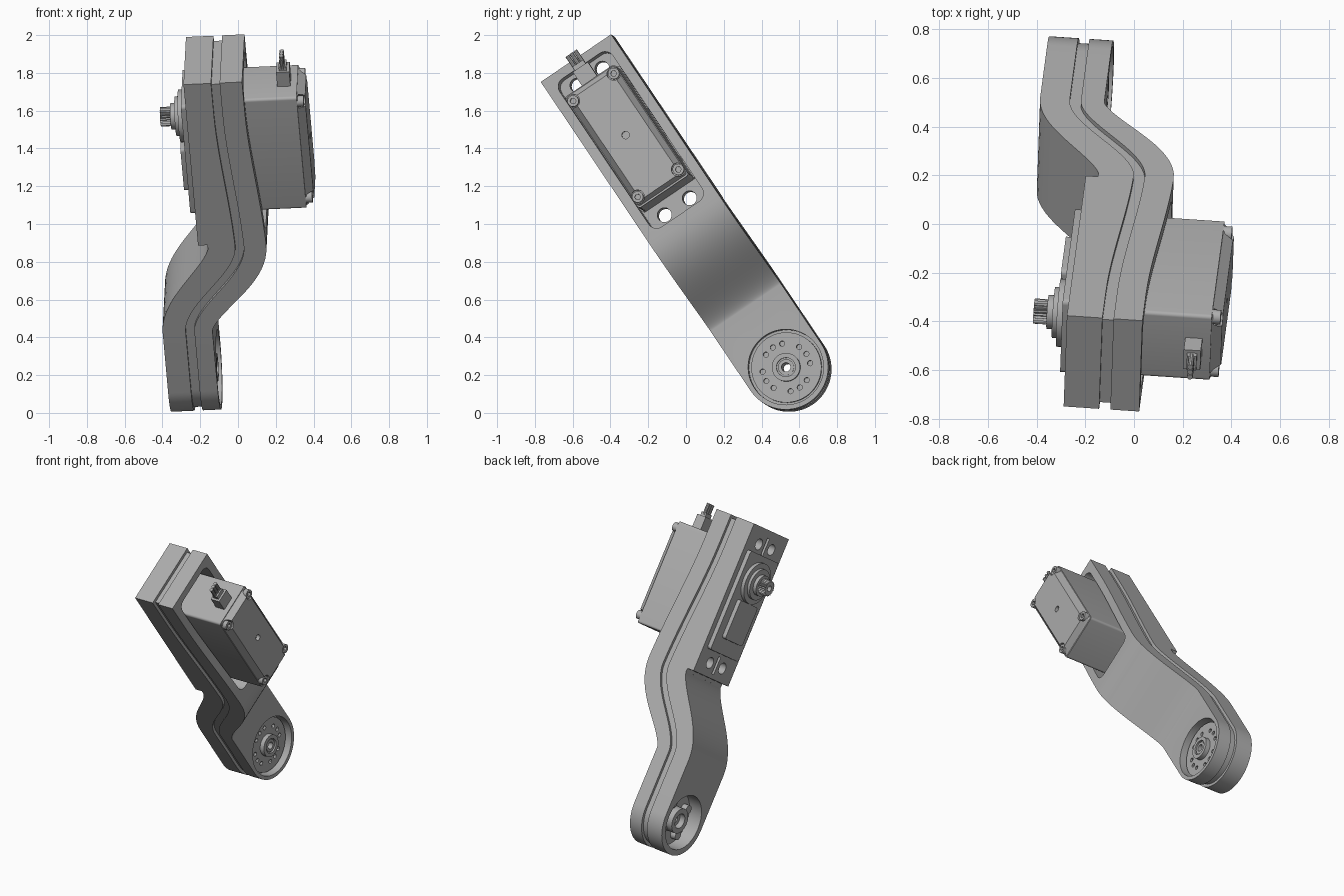
import bpy, bmesh, math
from mathutils import Vector, Matrix

if "Cube" in bpy.data.objects:
    bpy.data.objects.remove(bpy.data.objects["Cube"], do_unlink=True)

# One plain grey for everything
grey = bpy.data.materials.new("plain grey")
grey.use_nodes = True
GREY = (0.42, 0.42, 0.42, 1)
grey.diffuse_color = GREY
grey.node_tree.nodes["Principled BSDF"].inputs["Base Color"].default_value = GREY

# Leaning frame: u runs down the arm, v across it, n out of its servo face
U = Vector((0.075, 0.557, -0.827)).normalized()
V = Vector((0.03, 0.83, 0.558))
V = (V - U * V.dot(U)).normalized()
N = U.cross(V)
FRAME = Matrix.Translation((0.028, -0.583, 1.878)) @ Matrix((U, V, N)).transposed().to_4x4()

HALF_W, END_U = 0.225, 1.962
TOP_N, BEND_N, LOW_N = -0.155, -0.105, -0.408
parts = []


def solid(name, pts, lo, hi, across=False, end=None):
    """Extrude a (u, v) outline along n, or a (u, n) profile along v."""
    bm = bmesh.new()
    rings = []
    for d, outline in ((lo, pts), (hi, end or pts)):
        rings.append([bm.verts.new((a, d, b) if across else (a, b, d)) for a, b in outline])
    bm.faces.new(rings[0])
    bm.faces.new(rings[1])
    for i in range(len(pts)):
        j = (i + 1) % len(pts)
        bm.faces.new((rings[0][i], rings[0][j], rings[1][j], rings[1][i]))
    bmesh.ops.recalc_face_normals(bm, faces=bm.faces)
    me = bpy.data.meshes.new(name)
    bm.to_mesh(me)
    bm.free()
    me.materials.append(grey)
    ob = bpy.data.objects.new(name, me)
    bpy.context.collection.objects.link(ob)
    ob.matrix_world = FRAME
    parts.append(ob)
    return ob


def circle(u, v, r, count=40, tooth=0):
    return [(u + (r - tooth * (i % 2)) * math.cos(i * math.tau / count),
             v + (r - tooth * (i % 2)) * math.sin(i * math.tau / count)) for i in range(count)]


def rect(u0, u1, v0, v1, r=0.0):
    if r == 0:
        return [(u0, v0), (u1, v0), (u1, v1), (u0, v1)]
    pts = []
    corners = [(u1 - r, v1 - r), (u0 + r, v1 - r), (u0 + r, v0 + r), (u1 - r, v0 + r)]
    for k, (cu, cv) in enumerate(corners):
        for i in range(7):
            a = (k + i / 6) * math.pi / 2
            pts.append((cu + r * math.cos(a), cv + r * math.sin(a)))
    return pts


def boolean(ob, cutter, op='DIFFERENCE'):
    """Bake one boolean into ob and discard the cutter."""
    mod = ob.modifiers.new("cut", 'BOOLEAN')
    mod.operation, mod.object, mod.solver = op, cutter, 'EXACT'
    bpy.context.view_layer.update()
    dg = bpy.context.evaluated_depsgraph_get()
    baked = bpy.data.meshes.new_from_object(ob.evaluated_get(dg))
    ob.modifiers.clear()
    ob.data = baked
    parts.remove(cutter)
    bpy.data.objects.remove(cutter, do_unlink=True)


def cut(ob, pts, lo, hi):
    boolean(ob, solid("cutter", pts, lo, hi))


def ease(u, start, stop):
    t = min(max((u - start) / (stop - start), 0), 1)
    return t * t * (3 - 2 * t)


def bend(u):
    return ease(u, 1.05, 1.58)


def centre(u):
    """Middle of the arm: a gentle rise, then the S-bend to the foot."""
    rise = TOP_N + (BEND_N - TOP_N) * ease(u, 0.2, 1.1)
    return rise + (LOW_N - BEND_N) * bend(u)


def offset_line(side):
    """Centre line moved sideways by side(bend)."""
    us = [-0.1] + [0.2 + 0.85 * i / 12 for i in range(12)] + [1.05 + 0.53 * i / 24 for i in range(25)] + [2.3]
    pts = []
    for u in us:
        slope = (centre(u + 0.001) - centre(u - 0.001)) / 0.002
        p = Vector((u, centre(u))) + Vector((-slope, 1)).normalized() * side(bend(u))
        pts.append((p.x, p.y))
    return pts


def arm_layer(name, low, high, inset):
    """Curved slab trimmed to a straight top and a rounded foot."""
    ob = solid(name, offset_line(low) + offset_line(high)[::-1], -0.3, 0.3, across=True)
    r = HALF_W - inset
    outline = [(inset, r), (inset, -r)]
    for i in range(41):
        a = -math.pi / 2 + math.pi * i / 40
        outline.append((END_U + r * math.cos(a), r * math.sin(a)))
    boolean(ob, solid("trim", outline, -0.8, 0.3), 'INTERSECT')
    return ob


# Arm: two shells with a recessed core between them
skin = lambda k: 0.155 - 0.023 * k
outer = arm_layer("servo_side_shell", lambda k: 0.036, skin, 0)
inner = arm_layer("output_side_shell", lambda k: -skin(k), lambda k: -0.01, 0)
core = arm_layer("arm_core", lambda k: -0.012, lambda k: 0.038, 0.02)
# Flat mounting block that ends in a small step above the bend
block = solid("mounting_block", rect(0, 1.03, -HALF_W, HALF_W), -0.311, -0.25)

# Servo pocket, ear holes and foot recesses
pocket = rect(0.05, 1.0, -0.17, 0.17, 0.05)
for ob in (outer, inner, core):
    cut(ob, pocket, -0.175, 0.15)
for ob in (inner, block):
    for u in (0.11, 0.94):
        for v in (-0.08, 0.08):
            cut(ob, circle(u, v, 0.038, 28), -0.5, 0.1)
        cut(ob, rect(u - 0.06, u + 0.06, -0.012, 0.012), -0.5, -0.26)
foot_top, foot_low = LOW_N + 0.132, LOW_N - 0.132
cut(outer, circle(END_U, 0, 0.2, 56), foot_top - 0.075, 0.15)
cut(inner, circle(END_U, 0, 0.185, 56), -0.9, foot_low + 0.1)

# Horn disc in the foot with a ring of holes and a raised hub
horn = solid("horn_disc", circle(END_U, 0, 0.186, 56), foot_top - 0.09, foot_top - 0.04)
for k in range(4):
    for off in (-24, 0, 24):
        a = math.radians(90 * k + off)
        spot = circle(END_U + 0.128 * math.cos(a), 0.128 * math.sin(a), 0.014, 12)
        cut(horn, spot, foot_top - 0.07, 0)
hub = solid("horn_hub", circle(END_U, 0, 0.075), foot_top - 0.08, foot_top - 0.008)
cut(hub, circle(END_U, 0, 0.05), foot_top - 0.022, 0)
collar = solid("horn_collar", circle(END_U, 0, 0.042), foot_top - 0.06, foot_top - 0.014)

# Bearing hub and screw posts on the other side of the foot
back_hub = solid("bearing_hub", circle(END_U, 0, 0.085), foot_low + 0.03, foot_low + 0.11)
cut(back_hub, circle(END_U, 0, 0.05), foot_low - 0.1, foot_low + 0.07)
for k in range(4):
    a = math.radians(45 + 90 * k)
    solid("bearing_post", circle(END_U + 0.128 * math.cos(a), 0.128 * math.sin(a), 0.03, 20),
          foot_low + 0.06, foot_low + 0.11)

# Axle hole right through the foot
for ob in (outer, inner, core, horn, hub, collar, back_hub):
    cut(ob, circle(END_U, 0, 0.024, 20), -0.9, 0.15)

# Servo case with a chamfered back plate
mid = 0.51
solid("servo_body", rect(0.16, 0.87, -0.16, 0.16, 0.015), -0.3, 0.275)
plate = solid("servo_back_plate", rect(0.165, 0.86, -0.155, 0.155, 0.015), 0.275, 0.317,
              end=rect(0.19, 0.84, -0.125, 0.125, 0.015))
cut(plate, circle(mid, 0, 0.02, 20), 0.29, 0.4)
for su in (-1, 1):
    for v in (-0.13, 0.13):
        u = mid + su * 0.307
        cut(plate, circle(u, v, 0.036, 24), 0.28, 0.4)
        bolt = solid("case_screw", circle(u, v, 0.03, 24), 0.27, 0.31)
        cut(bolt, circle(u, v, 0.016, 6), 0.29, 0.4)

# Servo ears lying inside the pocket
solid("servo_ears", rect(0.15, 0.87, -0.165, 0.165, 0.01), -0.2, -0.13)

# Gear case, raised cover and output shaft
solid("gear_case", rect(0.17, 0.86, -0.18, 0.18, 0.02), -0.34, -0.29)
solid("gear_cover", rect(0.49, 0.76, -0.11, 0.11, 0.02), -0.368, -0.33)
for name, r, low in (("output_boss", 0.14, -0.365), ("output_collar", 0.105, -0.385),
                     ("output_bearing", 0.07, -0.41)):
    solid(name, circle(0.35, 0, r), low, -0.33)
shaft = solid("splined_shaft", circle(0.35, 0, 0.052, 48, 0.008), -0.466, -0.4)
cut(shaft, circle(0.35, 0, 0.02, 16), -0.6, -0.43)

# Cable plug and its three wires
solid("cable_plug", rect(0.07, 0.17, -0.048, 0.048), 0.17, 0.24)
solid("plug_neck", rect(0.045, 0.08, -0.034, 0.034), 0.185, 0.225)
for v in (-0.025, 0, 0.025):
    wire = [(0.204 + p, v + q) for p, q in circle(0, 0, 0.012, 10)]
    ob = solid("plug_wire", wire, -0.02, 0.06)
    # turn the wire so that its length follows u
    ob.data.transform(Matrix(((0, 0, 1, 0), (0, 1, 0, 0), (1, 0, 0, 0), (0, 0, 0, 1))))
    ob.data.flip_normals()

# Smooth the curves and keep the edges crisp
for ob in bpy.context.view_layer.objects:
    ob.select_set(ob in parts)
bpy.context.view_layer.objects.active = parts[0]
bpy.ops.object.shade_smooth_by_angle(angle=math.radians(30))
